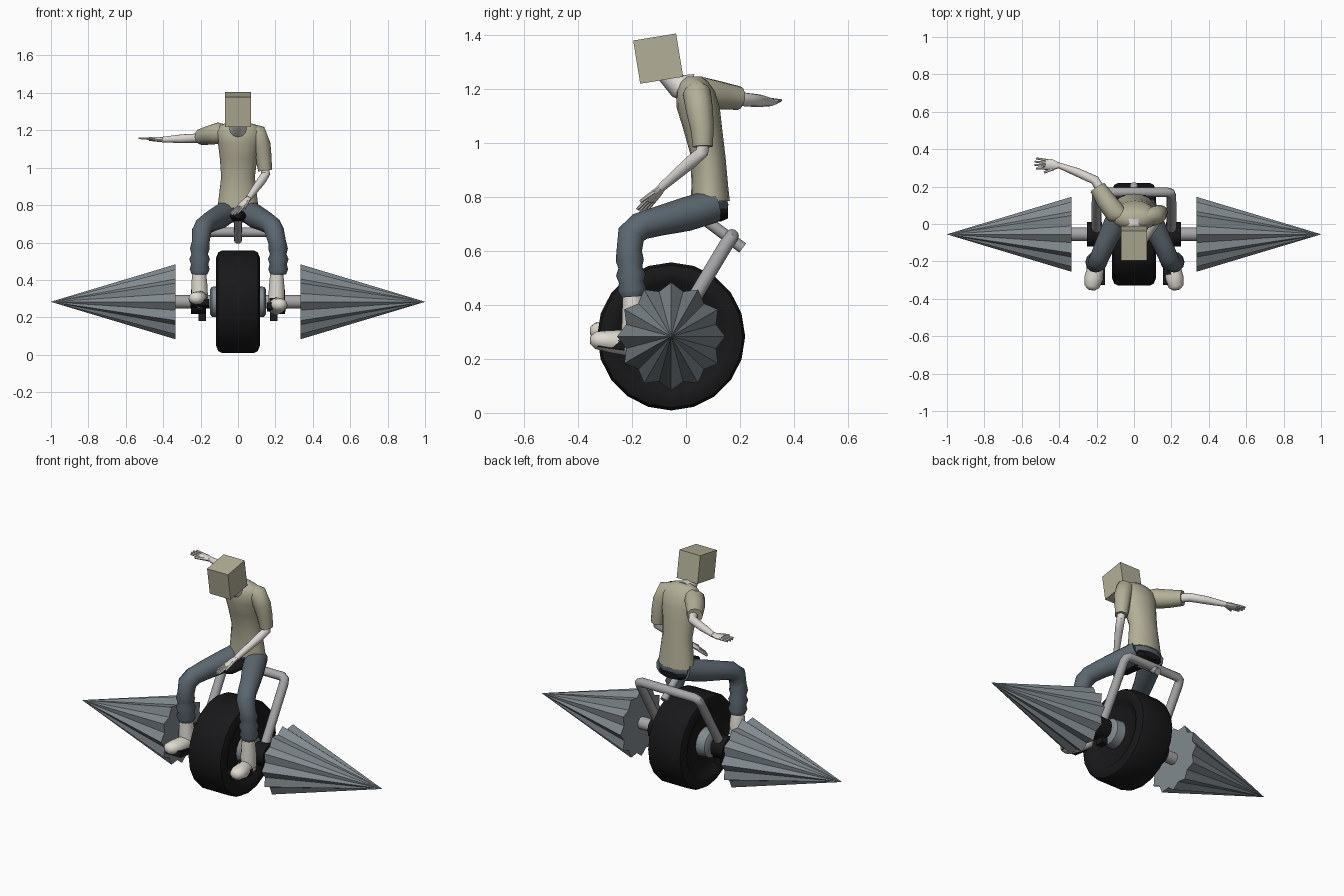
import bpy, bmesh, math
from mathutils import Vector, Matrix

if "Cube" in bpy.data.objects:
    bpy.data.objects.remove(bpy.data.objects["Cube"])


def material(name, r, g, b):
    m = bpy.data.materials.new(name)
    m.diffuse_color = (r, g, b, 1)
    m.use_nodes = True
    m.node_tree.nodes["Principled BSDF"].inputs["Base Color"].default_value = m.diffuse_color
    return m


RUBBER = material("black rubber", .009, .009, .010)
STEEL = material("light steel", .38, .38, .39)
SPIKE = material("blue grey metal", .22, .255, .275)
SHIRT = material("khaki cloth", .45, .43, .31)
DENIM = material("denim", .105, .135, .16)
SKIN = material("pale skin", .74, .71, .68)
SHOE = material("off white shoe", .74, .71, .64)


def finish(name, bm, mat, smooth=40):
    bmesh.ops.recalc_face_normals(bm, faces=bm.faces)
    me = bpy.data.meshes.new(name)
    bm.to_mesh(me)
    bm.free()
    me.materials.append(mat)
    ob = bpy.data.objects.new(name, me)
    bpy.context.collection.objects.link(ob)
    if smooth:
        me.shade_smooth()
        me.set_sharp_from_angle(angle=math.radians(smooth))
    return ob


def loft(name, pts, radii, mat, ref=(0, 0, 1), sides=12, axis=None, star=1, smooth=40):
    """Sweep an ellipse (or star) along points; a radius may be a (side, up) pair."""
    bm = bmesh.new()
    pts = [Vector(p) for p in pts]
    if not isinstance(radii, (list, tuple)):
        radii = [radii] * len(pts)
    rings = []
    for i, (p, r) in enumerate(zip(pts, radii)):
        a, b = r if isinstance(r, tuple) else (r, r)
        t = Vector(axis) if axis else Vector()
        if not axis:
            if i > 0:
                t += (p - pts[i - 1]).normalized()
            if i < len(pts) - 1:
                t += (pts[i + 1] - p).normalized()
        t.normalize()
        u = t.cross(Vector(ref)).normalized()
        v = u.cross(t)
        ring = []
        for k in range(sides):
            w = 2 * math.pi * k / sides
            f = star if k % 2 else 1
            ring.append(bm.verts.new(p + u * a * f * math.cos(w) + v * b * f * math.sin(w)))
        rings.append(ring)
    for A, B in zip(rings, rings[1:]):
        for k in range(sides):
            j = (k + 1) % sides
            bm.faces.new((A[k], A[j], B[j], B[k]))
    bm.faces.new(rings[0])
    bm.faces.new(rings[-1])
    return finish(name, bm, mat, smooth)


def box(name, size, loc, mat, tilt=0):
    bm = bmesh.new()
    M = Matrix.Translation(loc) @ Matrix.Rotation(math.radians(tilt), 4, 'X') @ Matrix.Diagonal((*size, 1))
    bmesh.ops.create_cube(bm, size=1, matrix=M)
    return finish(name, bm, mat, 0)


CY, CZ = -.055, .283   # wheel centre


def turned(name, profile, mat, **kw):
    """Solid turned about the wheel axle, profile = (x, radius)."""
    return loft(name, [(x, CY, CZ) for x, r in profile], [r for x, r in profile],
                mat, axis=(1, 0, 0), **kw)


# wheel
half = [(.085, .14), (.095, .19), (.112, .205), (.117, .235), (.106, .264), (.085, .274)]
turned("tyre", [(-x, r) for x, r in half] + [(x, r) for x, r in half[::-1]], RUBBER, sides=20)
turned("axle", [(-.35, .036), (.35, .036)], STEEL, sides=16)

for s, side in ((1, "right"), (-1, "left")):
    # hub, crank and fluted side spikes
    turned(side + "_hub", [(s * .08, .085), (s * .14, .08), (s * .15, .065)], SPIKE, sides=16)
    turned(side + "_bearing", [(s * .17, .066), (s * .25, .066)], RUBBER, sides=12)
    turned(side + "_spike", [(s * .335, .2), (s * 1.0, .0005)], SPIKE, sides=24, star=.86, smooth=0)
    box(side + "_crank", (.035, .22, .045), (s * .185, -.16, .28), RUBBER)
    box(side + "_pedal", (.1, .1, .035), (s * .205, -.275, .275 if s < 0 else .255), RUBBER, -8)
    box(side + "_crank_end", (.04, .05, .04), (s * .19, CY, .2), RUBBER)

# fork, seat post and saddle
loft("fork", [(-.2, CY, CZ), (-.2, .15, .625), (-.195, .165, .645), (-.175, .17, .655),
              (.175, .17, .655), (.195, .165, .645), (.2, .15, .625), (.2, CY, CZ)],
     .026, STEEL, ref=(0, .375, -.215))
loft("seat_post", [(0, .03, .745), (0, .21, .61)], .021, STEEL)
loft("saddle", [(0, -.11, .742), (0, -.08, .742), (0, 0, .742), (0, .07, .742), (0, .13, .74), (0, .155, .74)],
     [(.018, .012), (.035, .024), (.045, .027), (.08, .03), (.09, .032), (.06, .02)], RUBBER)

# shirt body
loft("shirt", [(0, .09, .785), (0, .088, .84), (0, .082, .95), (.003, .062, 1.05), (.005, .045, 1.13),
               (.005, .035, 1.19), (.003, .03, 1.225), (0, .03, 1.245)],
     [(.11, .072), (.103, .068), (.09, .064), (.1, .072), (.112, .08), (.122, .072), (.1, .052), (.05, .03)],
     SHIRT, ref=(0, 1, 0), axis=(0, 0, 1), sides=16, smooth=60)
loft("right_sleeve", [(.06, .035, 1.21), (.1, .04, 1.185), (.125, .05, 1.12), (.137, .06, 1.05), (.145, .062, .985)],
     [.03, .052, .05, .043, .037], SHIRT, ref=(0, 1, 0), smooth=60)
loft("left_sleeve", [(-.05, .035, 1.2), (-.1, .06, 1.185), (-.15, .125, 1.175), (-.195, .195, 1.165)],
     [.03, .058, .052, .044], SHIRT, smooth=60)

# neck and cube head
loft("neck", [(0, .02, 1.2), (0, -.03, 1.21), (0, -.09, 1.27)], [.055, .045, .032], SKIN, ref=(1, 0, 0))
box("head", (.139, .161, .162), (0, -.103, 1.311), SHIRT, 9.3)

# bare arms
loft("right_arm", [(.142, .062, 1.02), (.147, .06, .965), (.125, .02, .93), (.055, -.09, .835)],
     [.024, .024, .024, .016], SKIN, ref=(1, 0, 0))
loft("left_arm", [(-.17, .17, 1.165), (-.21, .235, 1.158), (-.3, .275, 1.155), (-.405, .315, 1.15)],
     [.026, .025, .023, .015], SKIN)


def hand(side, wrist, tip, spread, ref):
    """Flattened palm with four fingers and a thumb."""
    w, t, sp = Vector(wrist), Vector(tip), Vector(spread)
    knuckle = w.lerp(t, .55)
    loft(side + "_palm", [w, w.lerp(t, .3), knuckle], [(.015, .014), (.03, .013), (.029, .011)], SKIN, ref=ref, sides=8)
    for i in range(4):
        o = sp * (i - 1.5) * .014
        end = t + o * 1.3 - (t - w) * .06 * abs(i - 1.5)
        loft(f"{side}_finger_{i}", [w.lerp(t, .45) + o, end], [.008, .005], SKIN, ref=ref, sides=6)
    loft(side + "_thumb", [w.lerp(t, .2) + sp * .018, w.lerp(t, .6) + sp * .045], [.009, .006], SKIN, ref=ref, sides=6)


hand("right", (.058, -.087, .838), (-.03, -.168, .745), (.68, -.73, 0), (.5, .5, -.9))
hand("left", (-.4, .313, 1.15), (-.535, .325, 1.158), (0, -1, 0), (0, 0, 1))

# trousers and feet
loft("trouser_seat", [(-.09, .09, .765), (-.04, .095, .77), (.04, .095, .77), (.09, .09, .765)],
     [.035, .062, .062, .035], DENIM)
for s, side in ((1, "right"), (-1, "left")):
    k = .01 if s > 0 else 0
    drop = .025 if s > 0 else -.01
    leg = [(.055, .1, .765), (.1, .0, .735), (.15, -.1, .71), (.18, -.17, .69), (.195, -.203, .66), (.2 + k, -.21, .6)]
    rad = [.062, .063, .055, .052, .052, .047]
    # bunched cuff: radius wobbles down the shin
    for i, r in enumerate((.052, .044, .055, .046, .053, .042)):
        leg.append((.205 + k, -.208 + .002 * i, .565 - .027 * i))
        rad.append(r)
    loft(side + "_trouser_leg", [(s * x, y, z) for x, y, z in leg], rad, DENIM, ref=(1, 0, 0), smooth=60)
    loft(side + "_ankle", [(s * .207, -.2, .45), (s * .207, -.195, .38 - drop), (s * .205, -.195, .29 - drop)],
         [.034, .042, .045], SHOE, ref=(1, 0, 0))
    loft(side + "_shoe", [(s * .195, -.145, .275 - drop), (s * .197, -.16, .275 - drop), (s * .203, -.22, .285 - drop),
                          (s * .216, -.29, .29 - drop), (s * .225, -.335, .294 - drop), (s * .228, -.353, .295 - drop)],
         [(.02, .02), (.036, .038), (.042, .048), (.05, .04), (.04, .032), (.018, .016)], SHOE, smooth=60)
